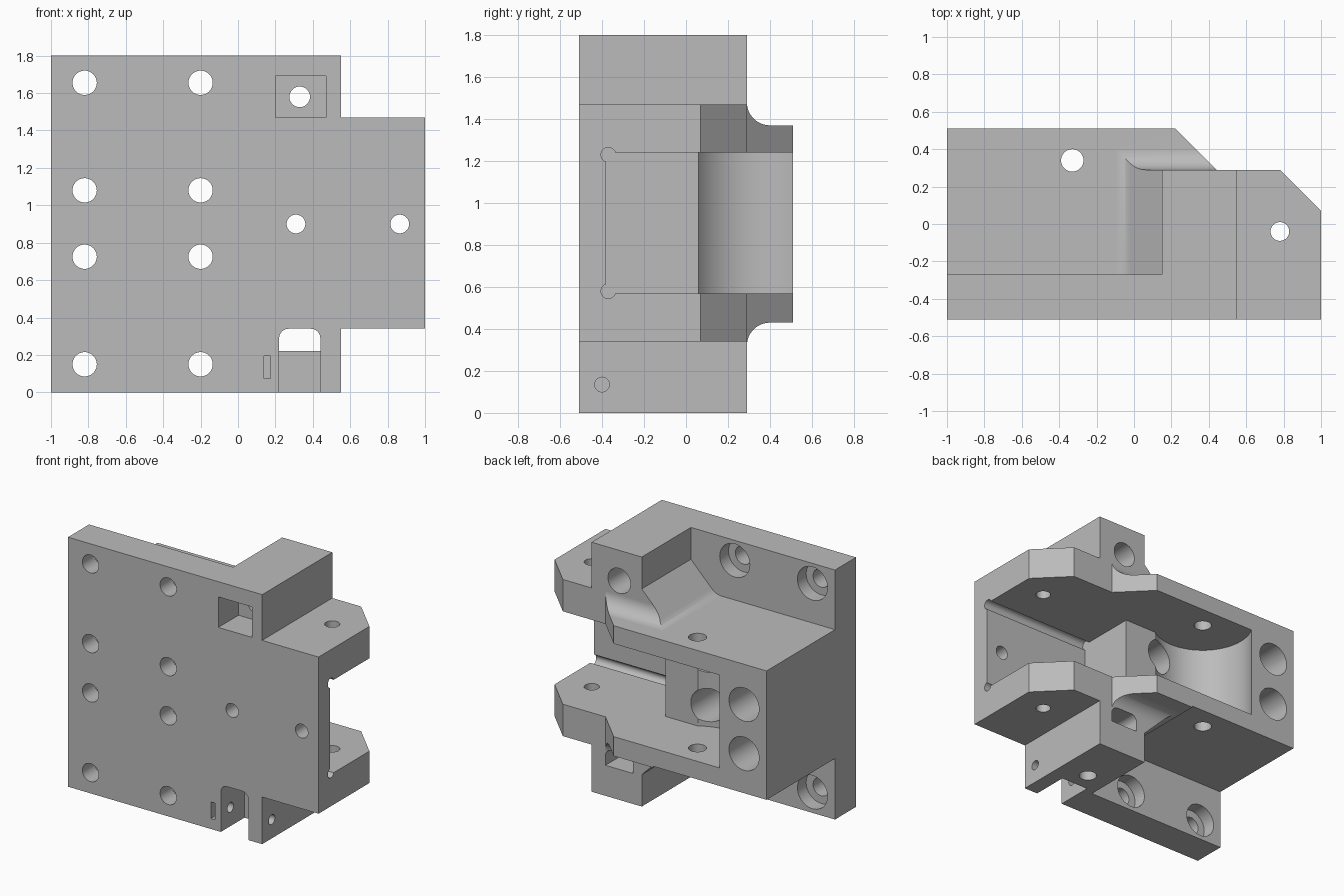
import bpy, bmesh, math
from mathutils import Vector

cube = bpy.data.objects.get("Cube")
if cube:
    bpy.data.objects.remove(cube, do_unlink=True)

FRONT, BACK, TOP, MID = -0.51, 0.51, 1.8, 0.9
STEP, PLATE_BACK, COL_L, COL_R = 0.29, -0.27, 0.15, 0.55

grey = bpy.data.materials.new("machined_grey")
grey.use_nodes = True
grey.diffuse_color = (0.5, 0.5, 0.5, 1)
grey.node_tree.nodes["Principled BSDF"].inputs["Base Color"].default_value = (0.5, 0.5, 0.5, 1)


def prism(name, pts, axis, a, b):
    """Extrude a 2D outline along X, Y or Z from a to b."""
    place = {"X": lambda u, v, w: (w, u, v),
             "Y": lambda u, v, w: (u, w, v),
             "Z": lambda u, v, w: (u, v, w)}[axis]
    bm = bmesh.new()
    face = bm.faces.new([bm.verts.new(place(u, v, a)) for u, v in pts])
    ext = bmesh.ops.extrude_face_region(bm, geom=[face])
    moved = [g for g in ext["geom"] if isinstance(g, bmesh.types.BMVert)]
    bmesh.ops.translate(bm, verts=moved, vec=Vector(place(0, 0, b - a)))
    bmesh.ops.recalc_face_normals(bm, faces=bm.faces[:])
    mesh = bpy.data.meshes.new(name)
    bm.to_mesh(mesh)
    bm.free()
    mesh.materials.append(grey)
    obj = bpy.data.objects.new(name, mesh)
    bpy.context.collection.objects.link(obj)
    return obj


def arc(cx, cy, r, start, end, n=12):
    angles = [math.radians(start + (end - start) * i / n) for i in range(n + 1)]
    return [(cx + r * math.cos(t), cy + r * math.sin(t)) for t in angles]


def rect(u0, u1, v0, v1):
    return [(u0, v0), (u1, v0), (u1, v1), (u0, v1)]


def bore(u, v, r, axis, a, b, n=48):
    return prism("bore", arc(u, v, r, 0, 360, n)[:-1], axis, a, b)


def combine(target, other, op):
    mod = target.modifiers.new(op.lower(), "BOOLEAN")
    mod.operation, mod.solver, mod.object = op, "EXACT", other
    bpy.context.view_layer.objects.active = target
    bpy.ops.object.modifier_apply(modifier=mod.name)
    bpy.data.objects.remove(other, do_unlink=True)


def mirrored(upper):
    """Complete a half outline by reflecting it about mid height."""
    return upper + [(u, 2 * MID - v) for u, v in reversed(upper)]


# Outline of the central body seen from above
plan = [(-1, FRONT), (1, FRONT), (1, 0.07), (0.78, STEP), (0.44, STEP), (0.22, BACK), (-1, BACK)]

# Column: side profile with braced foot, trimmed by the filleted rear profile
r = 0.11
foot, t = -0.05, r * math.tan(math.radians(22.5))
side = [(COL_R, TOP), (COL_L, TOP), (COL_L, 1.57)]
side += arc(foot - t, 1.37 + r, r, -45, -90, 8)
rear = [(FRONT, TOP), (STEP, TOP)] + arc(STEP + r, 1.37 + r, r, 180, 270) + [(0.6, 1.37)]
column = prism("column", mirrored(side), "Y", FRONT, 0.6)
combine(column, prism("rear_profile", mirrored(rear), "X", -0.4, 0.7), "INTERSECT")
combine(column, prism("plan_trim", plan, "Z", -0.1, 1.9), "INTERSECT")

# Front plate, central block and the taller forked end
body = prism("mounting_bracket", rect(-1, COL_R, 0, TOP), "Y", FRONT, PLATE_BACK)
combine(body, prism("central_block", plan, "Z", 0.44, 1.37), "UNION")
combine(body, column, "UNION")
fork = [(0.5, FRONT)] + plan[1:4] + [(0.5, STEP)]
combine(body, prism("fork_end", fork, "Z", 0.34, 1.47), "UNION")


def cut(obj):
    combine(body, obj, "DIFFERENCE")


# Pocket between the two arms, with round end and corner reliefs
low, high = 0.57, 1.24
cut(prism("fork_pocket", rect(0.12, 1.1, -0.38, 0.6), "Z", low, high))
cut(prism("rear_pocket", rect(-0.33, 1.1, 0.06, 0.6), "Z", low, high))
cut(bore(-0.33, 0.34, 0.34, "Z", low, high, 64))
for z in (low + 0.01, high - 0.01):
    cut(bore(-0.37, z, 0.035, "X", 0.12, 1.1, 24))

# Counterbored mounting holes
for x in (-0.82, -0.2):
    for z in (0.15, 0.725, 1.08, 1.655):
        cut(bore(x, z, 0.065, "Y", -0.6, 0))
        cut(bore(x, z, 0.12, "Y", -0.37, 0.6))

# Small plate holes and pivot holes through both arms
for x in (0.31, 0.865):
    cut(bore(x, MID, 0.05, "Y", -0.6, -0.3))
for x, y, rad in ((0.78, -0.04, 0.05), (-0.33, 0.34, 0.06)):
    cut(bore(x, y, rad, "Z", 0.3, 1.5))

# Square nut recess with its rear hole
cut(prism("nut_recess", rect(0.2, 0.47, 1.47, 1.69), "Y", -0.6, -0.28))
cut(bore(0.33, 1.58, 0.055, "Y", -0.4, 0.2))
cut(bore(0.33, 1.58, 0.09, "Y", 0.0, 0.28 + 0.1))

# Lower slot, with a window above its rear wall


def slot_outline(bottom):
    return ([(0.22, bottom), (0.44, bottom)] + arc(0.39, 0.29, 0.05, 0, 90, 8)
            + arc(0.27, 0.29, 0.05, 90, 180, 8))


cut(prism("lower_slot", slot_outline(-0.1), "Y", -0.6, -0.24))
cut(prism("rear_window", slot_outline(0.22), "Y", -0.6, 0.35))
cut(bore(0.33, -0.1, 0.06, "Z", -0.1, 0.25))

# Cross pin hole and narrow slit
cut(bore(-0.4, 0.135, 0.035, "X", 0.14, 0.6, 32))
cut(prism("slit", rect(0.14, 0.175, 0.075, 0.195), "Y", -0.6, -0.36))

# Smooth bores and fillets, crisp edges
bpy.ops.object.select_all(action="DESELECT")
body.select_set(True)
bpy.context.view_layer.objects.active = body
bpy.ops.object.shade_smooth_by_angle(angle=math.radians(30))
weighted = body.modifiers.new("weighted_normals", "WEIGHTED_NORMAL")
weighted.keep_sharp = True
